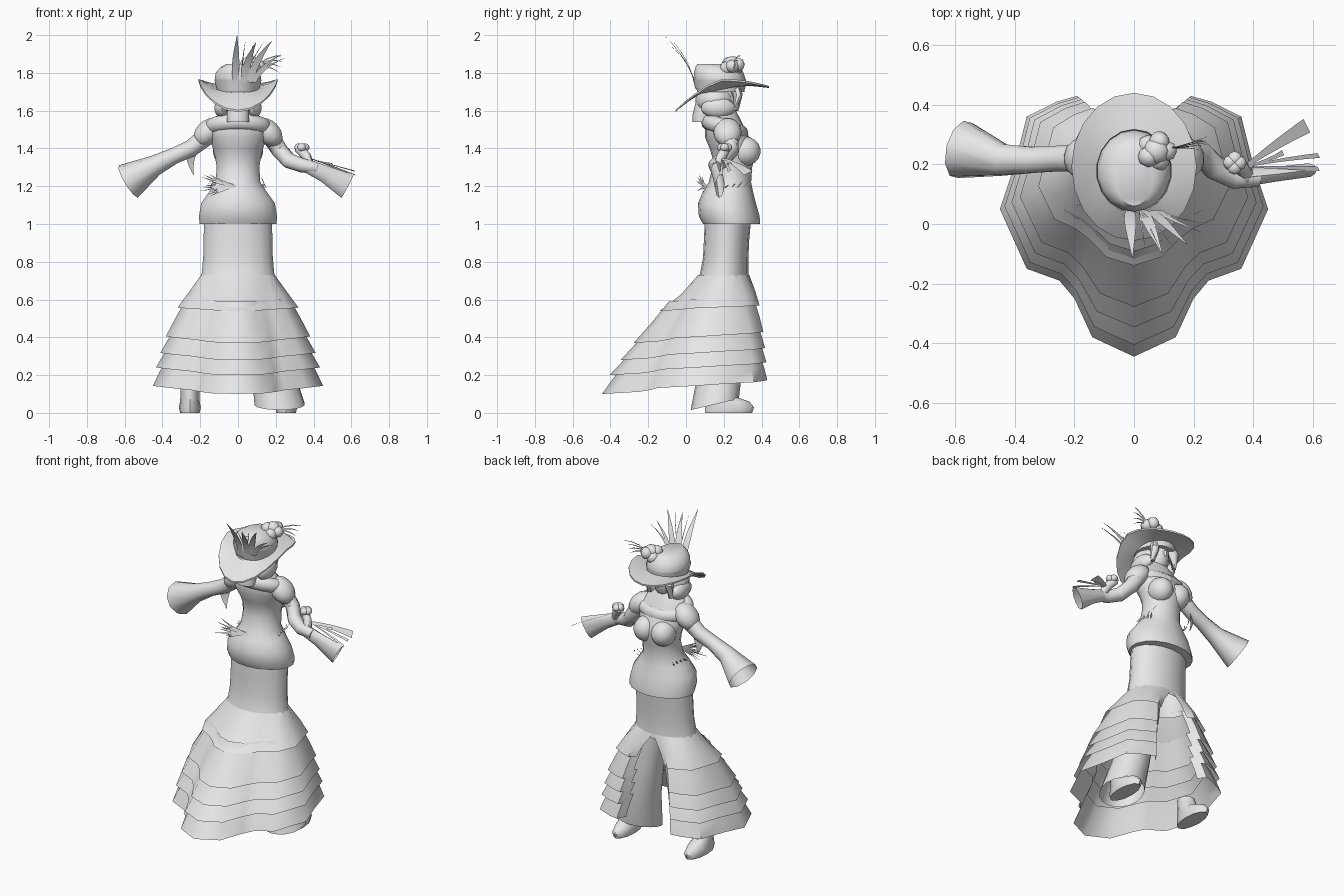
import bpy, bmesh, math, random
from mathutils import Vector

if "Cube" in bpy.data.objects:
    bpy.data.objects.remove(bpy.data.objects["Cube"])

random.seed(4)
grey = bpy.data.materials.new("plain_grey")
grey.diffuse_color = (0.8, 0.8, 0.8, 1)
grey.use_nodes = True
grey.node_tree.nodes["Principled BSDF"].inputs["Base Color"].default_value = grey.diffuse_color


def finish(name, bm):
    bmesh.ops.recalc_face_normals(bm, faces=bm.faces)
    me = bpy.data.meshes.new(name)
    bm.to_mesh(me)
    bm.free()
    me.materials.append(grey)
    ob = bpy.data.objects.new(name, me)
    bpy.context.collection.objects.link(ob)
    bpy.context.view_layer.objects.active = ob
    ob.select_set(True)
    bpy.ops.object.shade_smooth_by_angle(angle=math.radians(46))
    ob.select_set(False)
    return ob


def loft(name, rings, closed=True, caps=True):
    """Skin a list of point rings."""
    bm = bmesh.new()
    vs = [[bm.verts.new(p) for p in r] for r in rings]
    n = len(vs[0])
    for a, b in zip(vs, vs[1:]):
        for i in range(n if closed else n - 1):
            j = (i + 1) % n
            bm.faces.new((a[i], a[j], b[j], b[i]))
    if caps:
        bm.faces.new(vs[0])
        bm.faces.new(vs[-1])
    return finish(name, bm)


def circle(n=18):
    return [(math.sin(2 * math.pi * i / n), math.cos(2 * math.pi * i / n)) for i in range(n)]


def stack(name, levels, n=18, caps=True, cx=0):
    """Upright form from levels (z, half width, back y, front y[, centre x[, forward lift]])."""
    rings = []
    for lv in levels:
        z, rx, y0, y1 = lv[:4]
        x = lv[4] if len(lv) > 4 else cx
        lift = lv[5] if len(lv) > 5 else 0
        rings.append([(x + rx * s, (y0 + y1) / 2 + (y1 - y0) / 2 * c, z + lift * c) for s, c in circle(n)])
    return loft(name, rings, caps=caps)


def tube(name, path, n=12, caps=True):
    """Limb from (point, horizontal radius, vertical radius)."""
    pts = [Vector(p[0]) for p in path]
    rings = []
    for i, (p, rh, rv) in enumerate(path):
        t = (pts[min(i + 1, len(pts) - 1)] - pts[max(i - 1, 0)]).normalized()
        h = t.cross(Vector((0, 0, 1))).normalized()
        v = h.cross(t)
        rings.append([pts[i] + h * rh * s + v * rv * c for s, c in circle(n)])
    return loft(name, rings, caps=caps)


def ball(name, centre, radii, tilt=0, seg=14):
    bm = bmesh.new()
    bmesh.ops.create_uvsphere(bm, u_segments=seg, v_segments=9, radius=1)
    ca, sa = math.cos(tilt), math.sin(tilt)
    for v in bm.verts:
        x, y, z = (v.co[i] * radii[i] for i in range(3))
        v.co = Vector(centre) + Vector((x * ca - z * sa, y, x * sa + z * ca))
    return finish(name, bm)


def feather(name, a, mid, b, width, side=(1, 0, 0), steps=6, blunt=0):
    """Curved blade from a to b, bowed towards mid; blunt blades widen to the tip."""
    a, mid, b, side = map(Vector, (a, mid, b, side))
    rings = []
    for i in range(steps + 1):
        t = i / steps
        p = a * (1 - t) ** 2 + mid * 2 * t * (1 - t) + b * t * t
        w = width * (0.2 + 0.8 * t if blunt else max(0.04, math.sin(math.pi * (0.25 + 0.75 * t))))
        rings.append([p - side * w, p + side * w])
    return loft(name, rings, closed=False, caps=False)


# Bodice with flared peplum, and the narrow upper skirt
stack("bodice", [(1.0, .207, .09, .392), (1.04, .21, .068, .39), (1.11, .198, .063, .37),
                 (1.17, .155, .09, .355), (1.22, .12, .12, .345), (1.3, .115, .14, .35),
                 (1.35, .122, .14, .365), (1.40, .135, .125, .365), (1.46, .155, .10, .335),
                 (1.53, .165, .10, .30), (1.57, .11, .11, .28), (1.64, .055, .14, .24)])
stack("upper_skirt", [(.70, .205, .06, .335), (.74, .195, .075, .33), (.82, .187, .09, .33),
                      (.92, .185, .095, .335), (1.03, .182, .10, .345)], caps=False)
for s, tag in ((-1, "left"), (1, "right")):
    ball("bust_" + tag, (s * .062, .312, 1.385), (.072, .083, .078))
    ball("shoulder_puff_" + tag, (s * .16, .22, 1.485), (.09, .075, .062), -s * .8)

# Rolled collar
rings = []
for s, c in circle(20):
    rings.append([(s * (.135 + .045 * q), .205 + c * (.08 + .045 * q), 1.51 + .045 * p - .03 * c)
                  for p, q in circle(12)])
loft("collar", rings + rings[:1], caps=False)

# Ruffled tiers, open at the front and trailing behind
half = [(.16, .38), (.19, .43), (.26, .41), (.36, .36), (.40, .20), (.45, .05), (.36, -.15),
        (.25, -.19), (.20, -.25), (.14, -.38)]
outline = half + [(0, -.445)] + [(-x, y) for x, y in reversed(half)]
N = len(outline)


def skirt_ring(t, z_back, z_front, shrink=0.0):
    ring = []
    for i, (x, y) in enumerate(outline):
        a = math.pi * 2 * i / (N - 1)
        f = (1 + math.cos(a)) / 2
        wx, wy = .195 * math.sin(a), .2 + .135 * math.cos(a)
        tb = t ** (.72 + .6 * (1 - f))
        x, y = wx + (x - wx) * tb, wy + (y - wy) * tb
        k = 1 - shrink * (.4 + .6 * f ** .5)
        ring.append((x * k, .15 + (y - .15) * k, z_back + (z_front - z_back) * f ** .8))
    return ring


hems = [(.50, .54, .57), (.74, .37, .43), (.85, .28, .345), (.94, .20, .27), (1.0, .10, .175)]
top = (0, .73, .73, 0)
for k, hem in enumerate(hems):
    mid = tuple(top[i] * .45 + hem[i] * .55 for i in range(3))
    loft("skirt_tier_%d" % (k + 1),
         [skirt_ring(*top), skirt_ring(*mid, top[3] * .35), skirt_ring(*hem)], closed=False, caps=False)
    top = (hem[0] - .07, hem[1] + .05, hem[2] + .05, .12)

# Flared trouser over one leg, its hem lifted forward
stack("flared_trouser", [(.74, .08, .12, .28, .07), (.5, .09, .11, .29, .12),
                         (.25, .11, .07, .30, .18), (.045, .135, .025, .28, .22, .03)], caps=False)
for x, tag in ((-.255, "left"), (.255, "right")):
    stack("boot_" + tag, [(0, .052, .10, .35), (.03, .058, .10, .36), (.06, .052, .105, .335),
                          (.09, .05, .11, .25), (.16, .05, .11, .22)], 12, cx=x)

# Arm with a trumpet sleeve
tube("left_sleeve", [((-.16, .22, 1.47), .05, .05), ((-.25, .22, 1.40), .045, .045),
                     ((-.34, .215, 1.36), .046, .043), ((-.44, .215, 1.31), .055, .055),
                     ((-.58, .25, 1.225), .10, .10)], 10, caps=False)
feather("left_arm_drape", (-.2, .22, 1.46), (-.28, .23, 1.38), (-.235, .22, 1.26), .035, (.8, .5, 0))

# Bent arm, sleeve cuff and raised hand
tube("right_arm", [((.17, .23, 1.47), .05, .05), ((.22, .24, 1.39), .042, .045),
                   ((.27, .19, 1.335), .042, .042), ((.34, .155, 1.31), .038, .038),
                   ((.42, .155, 1.295), .03, .03)])
tube("right_cuff", [((.36, .155, 1.31), .033, .035), ((.46, .165, 1.265), .026, .045),
                    ((.58, .18, 1.20), .024, .07)], 10, caps=False)
tube("right_hand", [((.38, .165, 1.31), .025, .025), ((.36, .19, 1.36), .025, .028),
                    ((.32, .21, 1.40), .028, .025)], 8)
for i in range(4):
    ball("hand_flower_%d" % i, (.338 + .015 * math.sin(i * 1.6), .205 + .015 * math.cos(i * 1.6), 1.405),
         (.025, .025, .022), seg=8)
for i, tip in enumerate([(.58, .33, 1.27), (.62, .23, 1.28), (.62, .185, 1.26), (.50, .24, 1.32)]):
    feather("fan_blade_%d" % i, (.37, .19, 1.35), (.47, tip[1] * .5 + .1, 1.32), tip,
            .028 if i == 0 else .010, (-.4, .8, .4), blunt=1)

# Head, hair and neck roll
ball("face", (0, .20, 1.675), (.07, .085, .11))
ball("nose", (0, .283, 1.67), (.01, .012, .02), seg=8)
ball("hair", (0, .155, 1.655), (.115, .105, .085))
for s, tag in ((-1, "left"), (1, "right")):
    ball("hair_roll_" + tag, (s * .085, .17, 1.615), (.042, .09, .055), seg=10)
    tube("hair_lock_" + tag, [((s * .05, .25, 1.74), .03, .03), ((s * .075, .275, 1.68), .026, .03),
                              ((s * .08, .265, 1.60), .012, .015)], 8)
stack("neck_roll", [(1.54, .06, .035, .12), (1.58, .062, .035, .14), (1.64, .055, .05, .16)], 10)

# Hat brim, crown and band
brim = []
for under in (0, 1):
    for f in ((0, .5, 1) if not under else (1, .5, 0)):
        ring = []
        for s, c in circle(20):
            rim = 1.768 - (.038 * c * c if c > 0 else .165 * abs(c) ** 1.4)
            xi, yi, zi = .112 * s, .18 + .125 * c, 1.72 + .025 * c
            g = f ** 1.15
            ring.append((xi + (.21 * s - xi) * f, yi + (.192 + .248 * c - yi) * f,
                         zi + (rim - zi) * g - .010 * under))
        brim.append(ring)
loft("hat_brim", brim, caps=False)
stack("hat_crown", [(1.70, .112, .06, .31), (1.765, .125, .04, .315), (1.80, .12, .042, .305),
                    (1.83, .095, .05, .285), (1.848, .062, .06, .26)])
stack("hat_band", [(1.715, .115, .05, .313), (1.765, .127, .037, .318)], caps=False)

# Hat flower
ball("hat_flower_heart", (.075, .245, 1.85), (.045, .045, .038), seg=8)
for i in range(5):
    a = i * 2 * math.pi / 5
    ball("hat_petal_%d" % i, (.075 + .032 * math.cos(a), .245 + .032 * math.sin(a), 1.835 + .015 * math.sin(2 * a)),
         (.038, .036, .034), a, seg=8)
for i in range(4):
    feather("hat_sprig_%d" % i, (.1, .25, 1.84), (.17, .26, 1.84 + .02 * i),
            (.22 + .01 * i, .25 + .015 * i, 1.80 + .03 * i), .004, (0, .5, 1), 3)

# Plumes sweeping up behind the hat: (root x, tip x, y, z, width)
plumes = [(-.015, -.005, -.115, 2.0, .022), (.03, .095, -.10, 1.96, .022), (.06, .18, -.07, 1.97, .02),
          (.08, .23, -.03, 1.90, .012), (.09, .25, 0, 1.88, .007)]
for i, (r, x, y, z, w) in enumerate(plumes):
    feather("hat_plume_%d" % i, (r, .045, 1.75), (r + (x - r) * .2, .02, 1.86 if i < 3 else 1.83),
            (x, y, z), w, (.9, .1, -.35 * x / .2))
for i in range(3):
    x = .04 + .05 * i
    feather("hat_wisp_%d" % i, (.02, .045, 1.77), (x * .5, .01, 1.86), (x, -.09, 1.97), .003)

# Spray of thin feathers at the waist
for i in range(11):
    a = -.35 + .075 * i
    r = random.uniform(.15, .21)
    tip = (-r * math.cos(a), .10 - random.uniform(0, .05), 1.20 + r * math.sin(a))
    feather("waist_spray_%d" % i, (-.01, .11, 1.20), (-r * .5, .08, 1.20 + r * .3 * math.sin(a)),
            tip, .006, (.2, .3, .9), 3)
# Small leaves on both hips
for s in (-1, 1):
    for i in range(4):
        feather("hip_leaf", (s * .12, .30 - .03 * i, 1.19), (s * .15, .32 - .03 * i, 1.21),
                (s * (.12 + .01 * i), .35 - .05 * i, 1.25 - .02 * i), .012, (0, .7, .7), 3)
